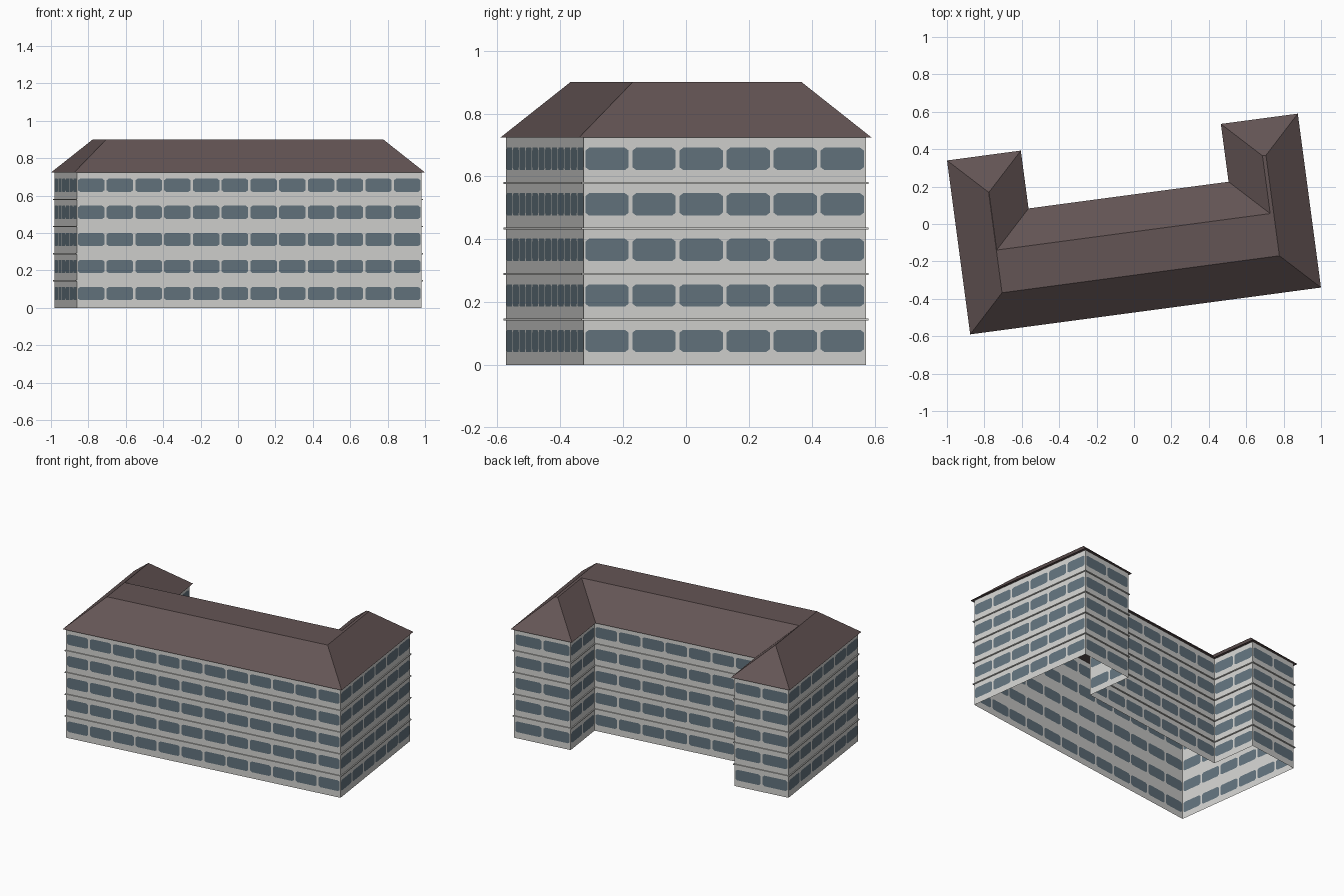
import bpy, bmesh, math
from mathutils import Vector

if "Cube" in bpy.data.objects:
    bpy.data.objects.remove(bpy.data.objects["Cube"], do_unlink=True)

FLOORS, EAVE_Z, RIDGE_Z = 5, 0.724, 0.9
FLOOR_H = EAVE_Z / FLOORS
TURN = math.radians(7.6)


def material(name, rgb):
    m = bpy.data.materials.new(name)
    m.use_nodes = True
    m.diffuse_color = (*rgb, 1)
    m.node_tree.nodes["Principled BSDF"].inputs["Base Color"].default_value = (*rgb, 1)
    return m


WALL = material("pale grey wall", (0.65, 0.65, 0.63))
GLASS = material("blue grey glass", (0.125, 0.175, 0.21))
ROOF = material("brown roof", (0.127, 0.09, 0.09))


def footprint(d, z):
    """U-shaped outline, counter-clockwise, grown outward by d."""
    x, y, notch = 0.93 + d, 0.453 + d, 0.141 + d
    right, left = 0.547 - d, -0.564 + d
    return [Vector((px, py, z)) for px, py in (
        (-x, -y), (x, -y), (x, y), (right, y),
        (right, notch), (left, notch), (left, y), (-x, y))]


def finish(name, bm, mats, fix_normals=True):
    bmesh.ops.remove_doubles(bm, verts=bm.verts, dist=0.0002)
    if fix_normals:
        bmesh.ops.recalc_face_normals(bm, faces=bm.faces)
    me = bpy.data.meshes.new(name)
    bm.to_mesh(me)
    bm.free()
    for m in mats:
        me.materials.append(m)
    ob = bpy.data.objects.new(name, me)
    ob.rotation_euler.z = TURN
    bpy.context.collection.objects.link(ob)
    return ob


def skin(bm, loops, closed=False):
    """Join successive outlines with quads."""
    rings = [[bm.verts.new(p) for p in loop] for loop in loops]
    pairs = list(zip(rings, rings[1:]))
    if closed:
        pairs.append((rings[-1], rings[0]))
    for a, b in pairs:
        for i in range(len(a)):
            j = (i + 1) % len(a)
            bm.faces.new((a[i], a[j], b[j], b[i]))
    return rings


def window_cell(bm, start, along, width):
    """One wall bay with a chamfered window set in it."""
    def vert(u, z):
        return bm.verts.new(start + along * u + Vector((0, 0, z)))

    outer = [vert(u, z) for u, z in
             ((0, 0), (width, 0), (width, FLOOR_H), (0, FLOOR_H))]
    u0, u1, z0, z1 = width * 0.04, width * 0.96, 0.041, 0.112
    cu, cz = 0.012, 0.009
    pane = [vert(u, z) for u, z in (
        (u0 + cu, z0), (u1 - cu, z0), (u1, z0 + cz), (u1, z1 - cz),
        (u1 - cu, z1), (u0 + cu, z1), (u0, z1 - cz), (u0, z0 + cz))]
    bm.faces.new(pane).material_index = 1
    for k in range(4):
        a, b = outer[k], outer[(k + 1) % 4]
        p, q, r = pane[2 * k], pane[2 * k + 1], pane[(2 * k + 2) % 8]
        bm.faces.new((a, b, q, p))
        bm.faces.new((b, r, q))


# Outer walls: single sheets divided into window bays, open underneath
bm = bmesh.new()
corners = footprint(0, 0)
for i, a in enumerate(corners):
    side = corners[(i + 1) % len(corners)] - a
    bays = int(side.length / FLOOR_H)
    step = side.length / bays
    along = side.normalized()
    for floor in range(FLOORS):
        for bay in range(bays):
            start = a + along * step * bay + Vector((0, 0, floor * FLOOR_H))
            window_cell(bm, start, along, step)
finish("walls_with_windows", bm, [WALL, GLASS], fix_normals=False)

# Thin ledges between the floors
for floor in range(1, FLOORS):
    z = floor * FLOOR_H
    bm = bmesh.new()
    skin(bm, [footprint(0.0005, z - 0.003), footprint(0.007, z - 0.003),
              footprint(0.007, z + 0.003), footprint(0.0005, z + 0.003)], closed=True)
    finish(f"floor_ledge_{floor}", bm, [WALL])

# Hipped roof with a flat top and overhanging eaves
bm = bmesh.new()
eave, ridge = skin(bm, [footprint(0.016, EAVE_Z), footprint(-0.182, RIDGE_Z)])
bm.faces.new(ridge)
bm.faces.new(list(reversed(eave)))
finish("hipped_roof", bm, [ROOF])
